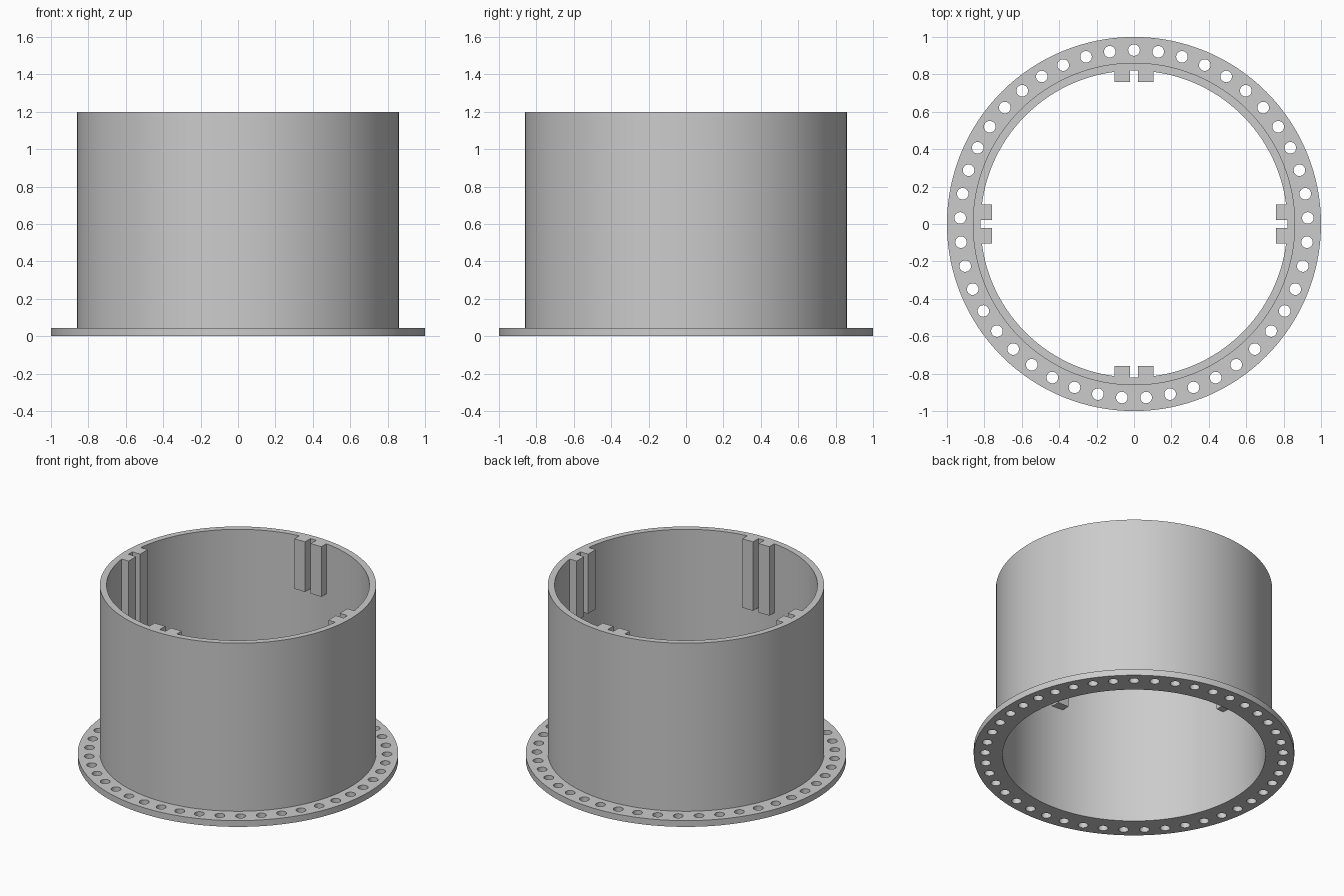
import bpy, bmesh, math
from mathutils import Matrix, Vector

R_IN, R_WALL, R_FLANGE = 0.82, 0.862, 1.0
HEIGHT, FLANGE_H = 1.2, 0.043
HOLES, HOLE_RING, HOLE_R = 45, 0.93, 0.031

if "Cube" in bpy.data.objects:
    bpy.data.objects.remove(bpy.data.objects["Cube"], do_unlink=True)

grey = bpy.data.materials.new("plain grey")
grey.use_nodes = True
colour = (0.6, 0.6, 0.6, 1)
grey.diffuse_color = colour
grey.node_tree.nodes["Principled BSDF"].inputs["Base Color"].default_value = colour


def add_object(name, bm):
    bmesh.ops.recalc_face_normals(bm, faces=bm.faces)
    mesh = bpy.data.meshes.new(name)
    bm.to_mesh(mesh)
    bm.free()
    mesh.materials.append(grey)
    ob = bpy.data.objects.new(name, mesh)
    bpy.context.collection.objects.link(ob)
    return ob


# Flanged tube: one closed profile spun around the axis
profile = [(R_IN, 0), (R_FLANGE, 0), (R_FLANGE, FLANGE_H),
           (R_WALL, FLANGE_H), (R_WALL, HEIGHT), (R_IN, HEIGHT)]
bm = bmesh.new()
verts = [bm.verts.new((r, 0, z)) for r, z in profile]
edges = [bm.edges.new((verts[i - 1], verts[i])) for i in range(len(verts))]
bmesh.ops.spin(bm, geom=verts + edges, axis=(0, 0, 1), cent=(0, 0, 0),
               angle=math.tau, steps=128, use_merge=True)
bmesh.ops.remove_doubles(bm, verts=bm.verts, dist=0.0001)
tube = add_object("flanged_tube", bm)

# Bolt holes around the flange
bm = bmesh.new()
for i in range(HOLES):
    a = math.pi / 2 + math.tau * i / HOLES
    spot = Vector((HOLE_RING * math.cos(a), HOLE_RING * math.sin(a), 0))
    bmesh.ops.create_cone(bm, cap_ends=True, segments=24, radius1=HOLE_R,
                          radius2=HOLE_R, depth=0.3,
                          matrix=Matrix.Translation(spot))
cutter = add_object("bolt_hole_cutter", bm)
cutter.hide_render = True

cut = tube.modifiers.new("bolt_holes", 'BOOLEAN')
cut.operation = 'DIFFERENCE'
cut.solver = 'EXACT'
cut.object = cutter
bpy.ops.object.select_all(action='DESELECT')
tube.select_set(True)
bpy.context.view_layer.objects.active = tube
bpy.ops.object.modifier_apply(modifier=cut.name)
bpy.data.objects.remove(cutter, do_unlink=True)
bpy.ops.object.shade_smooth_by_angle(angle=math.radians(30))

# Paired guide rails inside the wall, each pair a different length
rails = [("back", 0, 0.345), ("left", -90, 0.41),
         ("front", 180, 0.475), ("right", 90, 0.54)]
for name, turn, length in rails:
    bm = bmesh.new()
    for side in (-1, 1):
        box = (Matrix.Rotation(math.radians(turn), 4, 'Z')
               @ Matrix.Translation((side * 0.0625, 0.7925, HEIGHT - length / 2))
               @ Matrix.Diagonal((0.082, 0.065, length, 1)))
        bmesh.ops.create_cube(bm, size=1, matrix=box)
    add_object(name + "_guide_rails", bm)
